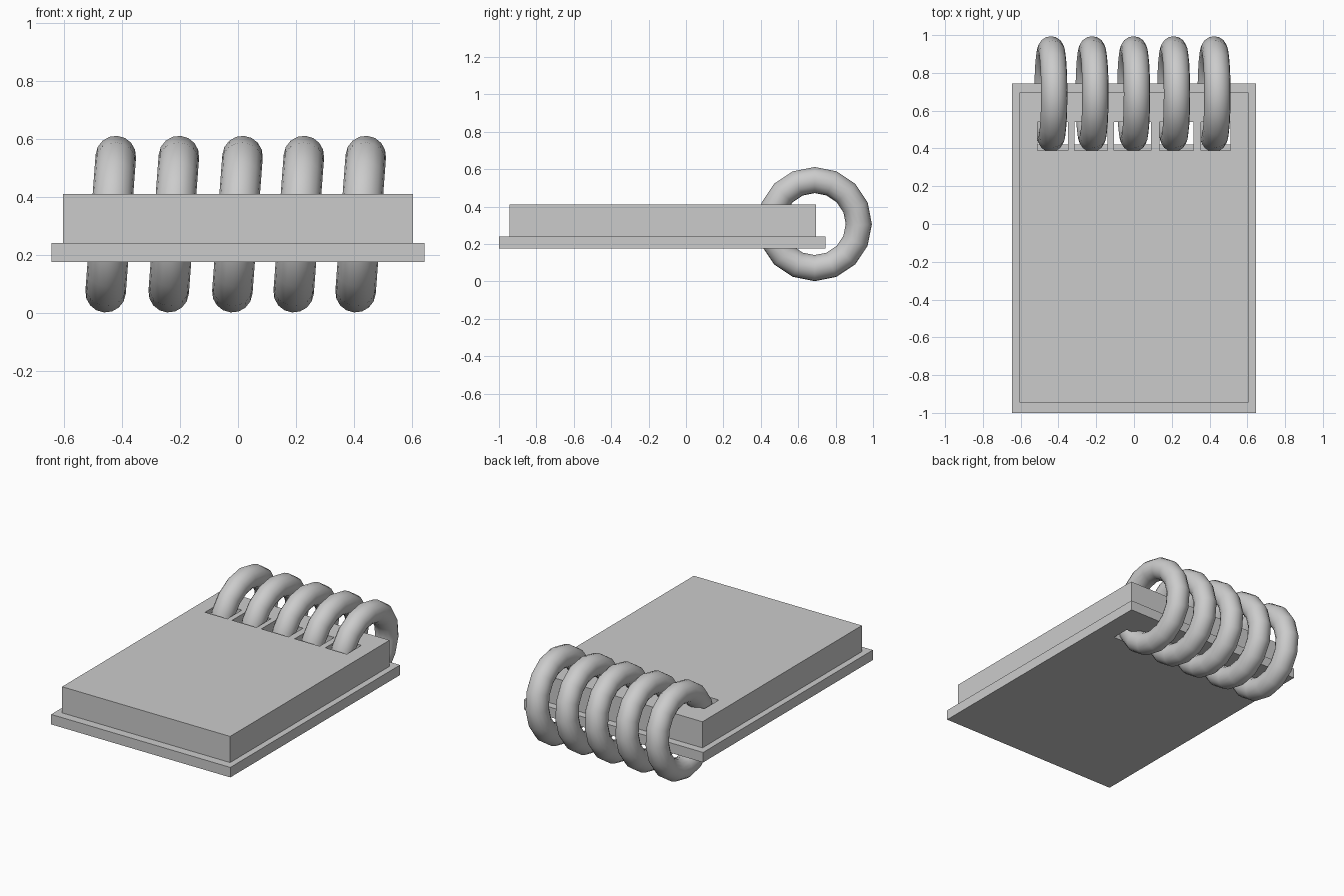
import bpy, bmesh
from math import radians
from mathutils import Matrix, Vector

if "Cube" in bpy.data.objects:
    bpy.data.objects.remove(bpy.data.objects["Cube"])


def boxes(name, spans):
    """One object made of axis-aligned boxes given as (lo, hi) corners."""
    bm = bmesh.new()
    for lo, hi in spans:
        lo, hi = Vector(lo), Vector(hi)
        m = Matrix.Translation((lo + hi) / 2) @ Matrix.Diagonal((*(hi - lo), 1))
        bmesh.ops.create_cube(bm, size=1, matrix=m)
    me = bpy.data.meshes.new(name)
    bm.to_mesh(me)
    bm.free()
    ob = bpy.data.objects.new(name, me)
    bpy.context.collection.objects.link(ob)
    return ob


def punch(ob, y0, y1):
    """Cut the row of binding holes through a slab."""
    cutter = boxes(ob.name + "_hole_cutter",
                   [((a, y0, 0), (b, y1, 0.6)) for a, b in HOLES])
    cutter.hide_render = True
    cutter.hide_viewport = True
    mod = ob.modifiers.new("holes", 'BOOLEAN')
    mod.operation = 'DIFFERENCE'
    mod.solver = 'EXACT'
    mod.object = cutter


HOLES = [(-0.51, -0.35), (-0.315, -0.14), (-0.105, 0.09), (0.135, 0.315), (0.355, 0.51)]

# Backing board and paper stack
board = boxes("backing_board", [((-0.645, -1, 0.175), (0.645, 0.745, 0.24))])
punch(board, 0.42, 0.54)
paper = boxes("paper_stack", [((-0.605, -0.945, 0.24), (0.605, 0.695, 0.41))])
punch(paper, 0.39, 0.54)

# Slightly tilted binding rings
for i, x in enumerate([-0.44, -0.222, -0.002, 0.21, 0.424]):
    bpy.ops.mesh.primitive_torus_add(
        major_segments=16, minor_segments=16, major_radius=0.236, minor_radius=0.07,
        location=(x, 0.688, 0.306), rotation=(0, radians(94.3), 0))
    ring = bpy.context.object
    ring.name = f"binding_ring_{i + 1}"
    bpy.ops.object.shade_smooth()
